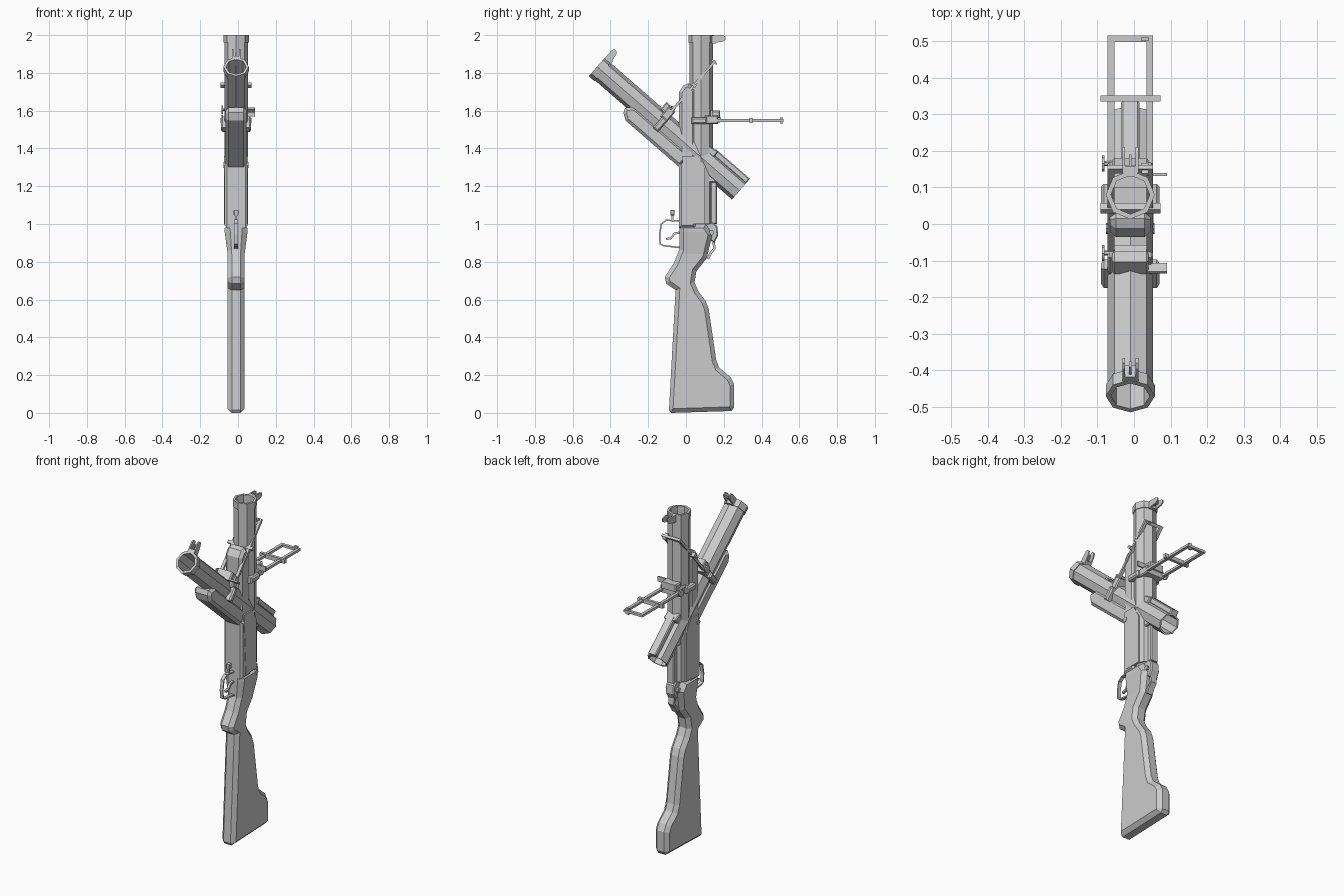
import bpy, bmesh, math
from mathutils import Matrix, Vector

cube = bpy.data.objects.get("Cube")
if cube:
    bpy.data.objects.remove(cube, do_unlink=True)

GREY = (0.6, 0.6, 0.6, 1)
mat = bpy.data.materials.new("plain_grey")
mat.use_nodes = True
mat.diffuse_color = GREY
mat.node_tree.nodes["Principled BSDF"].inputs["Base Color"].default_value = GREY

CX = -0.01        # centre plane of the whole body
AXIS_Y = 0.08     # barrel axis
TOP = 2.0


def finish(name, bm):
    bmesh.ops.recalc_face_normals(bm, faces=bm.faces)
    mesh = bpy.data.meshes.new(name)
    bm.to_mesh(mesh)
    bm.free()
    mesh.materials.append(mat)
    obj = bpy.data.objects.new(name, mesh)
    bpy.context.collection.objects.link(obj)
    return obj


def prism_mesh(profile, half, chamfer=0.0, x=CX):
    """Side outline (y, z) extruded across x, with chamfered rims."""
    bm = bmesh.new()
    h = half - chamfer
    a = [bm.verts.new((x - h, y, z)) for y, z in profile]
    b = [bm.verts.new((x + h, y, z)) for y, z in profile]
    caps = [bm.faces.new(a), bm.faces.new(b)]
    n = len(a)
    for i in range(n):
        j = (i + 1) % n
        bm.faces.new((a[i], a[j], b[j], b[i]))
    bmesh.ops.recalc_face_normals(bm, faces=bm.faces)
    if chamfer:
        for cap in caps:
            bmesh.ops.inset_region(bm, faces=[cap], thickness=chamfer,
                                   depth=chamfer, use_even_offset=True)
    return bm


def prism(name, profile, half, chamfer=0.0, x=CX):
    return finish(name, prism_mesh(profile, half, chamfer, x))


def box(name, x, y, z, chamfer=0.0):
    """Box from (min, max) pairs."""
    outline = [(y[0], z[0]), (y[1], z[0]), (y[1], z[1]), (y[0], z[1])]
    return prism(name, outline, (x[1] - x[0]) / 2, chamfer, (x[0] + x[1]) / 2)


def ribbon(name, path, half, thick, x=CX):
    """Thin bent strip that follows a side path."""
    pts = [Vector(p) for p in path]
    left, right = [], []
    for i, p in enumerate(pts):
        d = (pts[min(i + 1, len(pts) - 1)] - pts[max(i - 1, 0)]).normalized()
        off = Vector((-d.y, d.x)) * thick / 2
        left.append(tuple(p + off))
        right.append(tuple(p - off))
    return prism(name, left + right[::-1], half, 0, x)


def tube(name, outer, inner, z0, z1):
    """Hollow eight-sided tube on the barrel axis."""
    bm = bmesh.new()
    rings = []
    for r, z in ((outer, z0), (outer, z1), (inner, z1), (inner, z0)):
        rings.append([bm.verts.new((CX + r * math.cos(k * math.pi / 4),
                                    AXIS_Y + r * math.sin(k * math.pi / 4), z))
                      for k in range(8)])
    for i in range(4):
        p, q = rings[i], rings[(i + 1) % 4]
        for k in range(8):
            m = (k + 1) % 8
            bm.faces.new((p[k], p[m], q[m], q[k]))
    return finish(name, bm)


def pin(name, x0, x1, y, z, r, sides=8):
    ring = [(y + r * math.cos(k * math.tau / sides), z + r * math.sin(k * math.tau / sides))
            for k in range(sides)]
    return prism(name, ring, (x1 - x0) / 2, 0, (x0 + x1) / 2)


# Stock: chamfered outline that widens towards the receiver
stock_outline = [
    (-0.08, 0), (0.24, 0.01), (0.255, 0.03), (0.255, 0.15), (0.235, 0.19), (0.175, 0.24),
    (0.16, 0.28), (0.12, 0.55), (0.105, 0.59), (0.065, 0.645), (0.045, 0.69), (0.055, 0.75),
    (0.11, 0.82), (0.14, 0.945), (0.105, 1.0), (-0.035, 1.0), (-0.035, 0.865),
    (-0.065, 0.79), (-0.112, 0.72), (-0.105, 0.685), (-0.055, 0.65), (-0.09, 0.015)]
bm = prism_mesh(stock_outline, 0.045, 0.022)
for cut in (0.84, 0.96):
    bmesh.ops.bisect_plane(bm, geom=bm.verts[:] + bm.edges[:] + bm.faces[:],
                           plane_co=(0, 0, cut), plane_no=(0, 0, 1))
for v in bm.verts:
    t = min(max((v.co.z - 0.84) / 0.12, 0), 1)
    v.co.x = CX + (v.co.x - CX) * (1 + 0.35 * t)
finish("stock", bm)

# Receiver and hinge
box("receiver", (CX - 0.061, CX + 0.061), (-0.036, 0.05), (0.98, 1.32), 0.012)
for side, s in (("right", -1), ("left", 1)):
    prism("receiver_cheek_" + side,
          [(0.0, 1.0), (0.1, 1.0), (0.1, 1.29), (0.06, 1.36), (-0.02, 1.36)],
          0.004, 0, CX + s * 0.059)
PIVOT = Vector((0, -0.012, 1.312))
pin("hinge_pin", CX - 0.066, CX + 0.066, PIVOT.y, PIVOT.z, 0.015)

# Trigger, guard and safety stud
ribbon("trigger_guard", [(-0.03, 1.015), (-0.105, 1.02), (-0.13, 1.0), (-0.14, 0.945),
                         (-0.137, 0.895), (-0.12, 0.885), (-0.03, 0.875)], 0.01, 0.008)
ribbon("trigger", [(-0.03, 0.955), (-0.06, 0.95), (-0.08, 0.925), (-0.105, 0.92)], 0.007, 0.012)
box("guard_post", (CX - 0.005, CX + 0.005), (-0.076, -0.066), (1.01, 1.05))
box("guard_stud", (CX - 0.013, CX + 0.013), (-0.083, -0.06), (1.045, 1.075), 0.004)

# Latch lever and tang behind the breech
prism("breech_latch", [(0.1, 0.93), (0.15, 0.9), (0.17, 0.94), (0.165, 0.99),
                       (0.14, 1.01), (0.1, 1.0)], 0.028, 0.006)
ribbon("latch_lever", [(0.145, 0.92), (0.15, 0.87), (0.13, 0.845), (0.115, 0.815)], 0.018, 0.014)
pin("latch_pin", CX - 0.04, CX + 0.04, 0.135, 0.955, 0.014)

# Barrel assembly in the closed position
parts = [
    tube("barrel", 0.062, 0.053, 1.0, TOP),
    tube("muzzle_ring", 0.067, 0.053, 1.96, TOP),
    prism("forend", [(-0.036, 1.32), (0.05, 1.32), (0.05, 1.71), (0.015, 1.745),
                     (-0.012, 1.735), (-0.036, 1.7)], 0.055, 0.016),
    box("top_strap", (CX - 0.025, CX + 0.025), (0.13, 0.163), (1.0, 1.24), 0.005),
    prism("strap_front", [(0.12, 1.22), (0.163, 1.22), (0.15, 1.29), (0.12, 1.33)], 0.04, 0.005),
    box("front_sight_base", (CX - 0.02, CX + 0.02), (0.13, 0.158), (1.955, 1.998)),
    box("front_sight_blade", (CX - 0.003, CX + 0.003), (0.15, 0.19), (1.97, 1.99)),
    box("sight_clamp", (CX - 0.08, CX + 0.08), (0.03, 0.11), (1.53, 1.565), 0.008),
    box("sight_base", (CX - 0.062, CX + 0.062), (0.1, 0.17), (1.53, 1.575), 0.006),
    box("sight_block", (CX - 0.05, CX + 0.05), (0.13, 0.18), (1.56, 1.6), 0.006),
    box("sight_slider", (CX - 0.082, CX + 0.082), (0.335, 0.352), (1.536, 1.56)),
    box("ladder_end", (CX - 0.062, CX + 0.062), (0.497, 0.515), (1.541, 1.555)),
    box("ladder_notch", (CX + 0.03, CX + 0.05), (0.501, 0.511), (1.53, 1.567)),
    box("windage_lever", (CX + 0.045, CX + 0.1), (0.131, 0.14), (1.57, 1.6)),
    pin("elevation_shaft", CX - 0.075, CX - 0.04, 0.165, 1.555, 0.007, 6),
    pin("elevation_knob", CX - 0.078, CX - 0.07, 0.165, 1.555, 0.022),
]
for side, s in (("right", -1), ("left", 1)):
    parts.append(prism("front_sight_ear_" + side,
                       [(0.14, 1.958), (0.195, 1.965), (0.21, 1.975), (0.21, 1.992),
                        (0.195, 1.999), (0.14, 1.999)], 0.004, 0, CX + s * 0.018))
    rail = CX + s * 0.053
    parts.append(box("ladder_rail_" + side, (rail - 0.009, rail + 0.009),
                     (0.14, 0.515), (1.541, 1.555)))

# Second barrel assembly, swung open about the hinge
swing = (Matrix.Translation(PIVOT) @ Matrix.Rotation(math.radians(49), 4, 'X')
         @ Matrix.Translation(-PIVOT))
for part in parts:
    swung = part.copy()
    swung.name = "open_" + part.name
    swung.matrix_world = swing
    bpy.context.collection.objects.link(swung)
